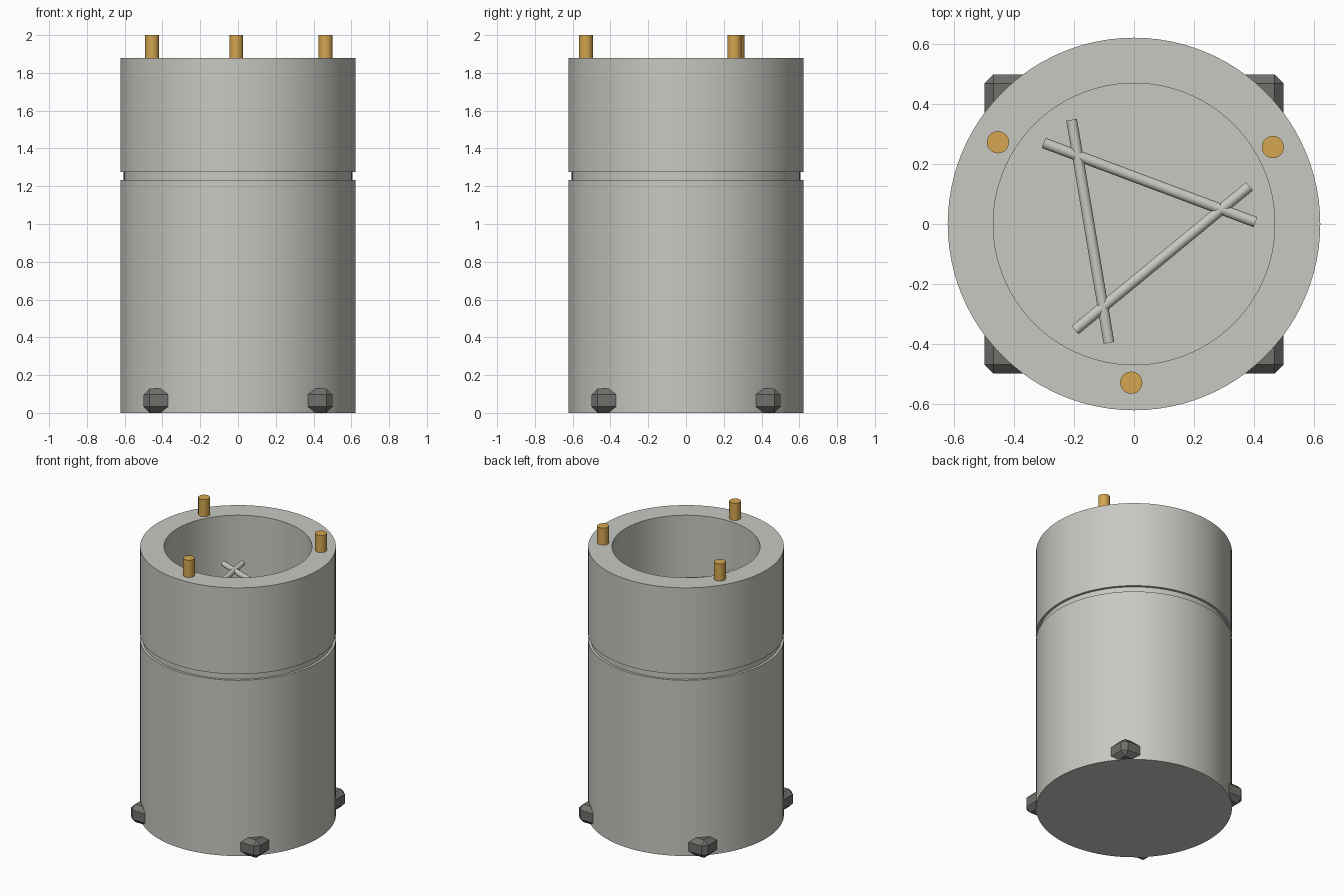
import bpy
import bmesh
from math import cos, sin, radians, pi
from mathutils import Matrix, Vector

cube = bpy.data.objects.get("Cube")
if cube:
    bpy.data.objects.remove(cube, do_unlink=True)


def material(name, rgb):
    mat = bpy.data.materials.new(name)
    mat.use_nodes = True
    mat.diffuse_color = (*rgb, 1)
    mat.node_tree.nodes["Principled BSDF"].inputs["Base Color"].default_value = (*rgb, 1)
    return mat


grey = material("warm grey", (0.58, 0.58, 0.54))
brass = material("brass", (0.66, 0.38, 0.08))
dark = material("dark grey", (0.16, 0.16, 0.15))


def finish(bm, name, mat, smooth=True):
    bmesh.ops.recalc_face_normals(bm, faces=bm.faces)
    mesh = bpy.data.meshes.new(name)
    bm.to_mesh(mesh)
    bm.free()
    mesh.materials.append(mat)
    obj = bpy.data.objects.new(name, mesh)
    bpy.context.collection.objects.link(obj)
    if smooth:
        bpy.ops.object.select_all(action='DESELECT')
        obj.select_set(True)
        bpy.context.view_layer.objects.active = obj
        bpy.ops.object.shade_smooth_by_angle(angle=radians(30))
    return obj


def cylinder(name, mat, radius, length, matrix, sides):
    bm = bmesh.new()
    bmesh.ops.create_cone(bm, cap_ends=True, segments=sides, radius1=radius,
                          radius2=radius, depth=length, matrix=matrix)
    return finish(bm, name, mat)


def upright(name, mat, radius, z0, z1, x=0, y=0, sides=96):
    at = Matrix.Translation((x, y, (z0 + z1) / 2))
    return cylinder(name, mat, radius, z1 - z0, at, sides)


def tube(name, mat, outer, inner, z0, z1, sides=96):
    bm = bmesh.new()
    profile = [(outer, z0), (outer, z1), (inner, z1), (inner, z0)]
    rings = []
    for i in range(sides):
        a = 2 * pi * i / sides
        rings.append([bm.verts.new((r * cos(a), r * sin(a), z)) for r, z in profile])
    for i, ring in enumerate(rings):
        after = rings[(i + 1) % sides]
        for j in range(4):
            k = (j + 1) % 4
            bm.faces.new((ring[j], after[j], after[k], ring[k]))
    return finish(bm, name, mat)


# Main drum, recessed joint and hollow upper collar
radius, drum_top, collar_base, collar_top = 0.622, 1.232, 1.275, 1.88
upright("lower_drum", grey, radius, 0, drum_top)
upright("recessed_joint", grey, 0.605, drum_top, collar_base)
tube("upper_collar", grey, radius, 0.47, collar_base, collar_top)

# Square chamfered base whose corners poke out of the drum as feet
bm = bmesh.new()
bmesh.ops.create_cube(bm, size=1)
bmesh.ops.scale(bm, vec=(1, 1, 0.126), verts=bm.verts)
bmesh.ops.translate(bm, vec=(0, 0, 0.065), verts=bm.verts)
bmesh.ops.bevel(bm, geom=bm.edges[:], offset=0.031, segments=1, affect='EDGES')
finish(bm, "corner_feet", dark, smooth=False)

# Three brass pins on the rim and three crossed rods inside the collar
for i in range(3):
    a = radians(29 + 120 * i)
    upright(f"rim_pin_{i + 1}", brass, 0.037, collar_top - 0.02, 2,
            0.53 * cos(a), 0.53 * sin(a), sides=32)

    b = radians(69.5 + 120 * i)
    tangent = Vector((-sin(b), cos(b), 0))
    turn = tangent.to_track_quat('Z', 'Y').to_matrix().to_4x4()
    at = Matrix.Translation((0.148 * cos(b), 0.148 * sin(b), 1.575))
    cylinder(f"cross_rod_{i + 1}", grey, 0.018, 0.755, at @ turn, 24)
